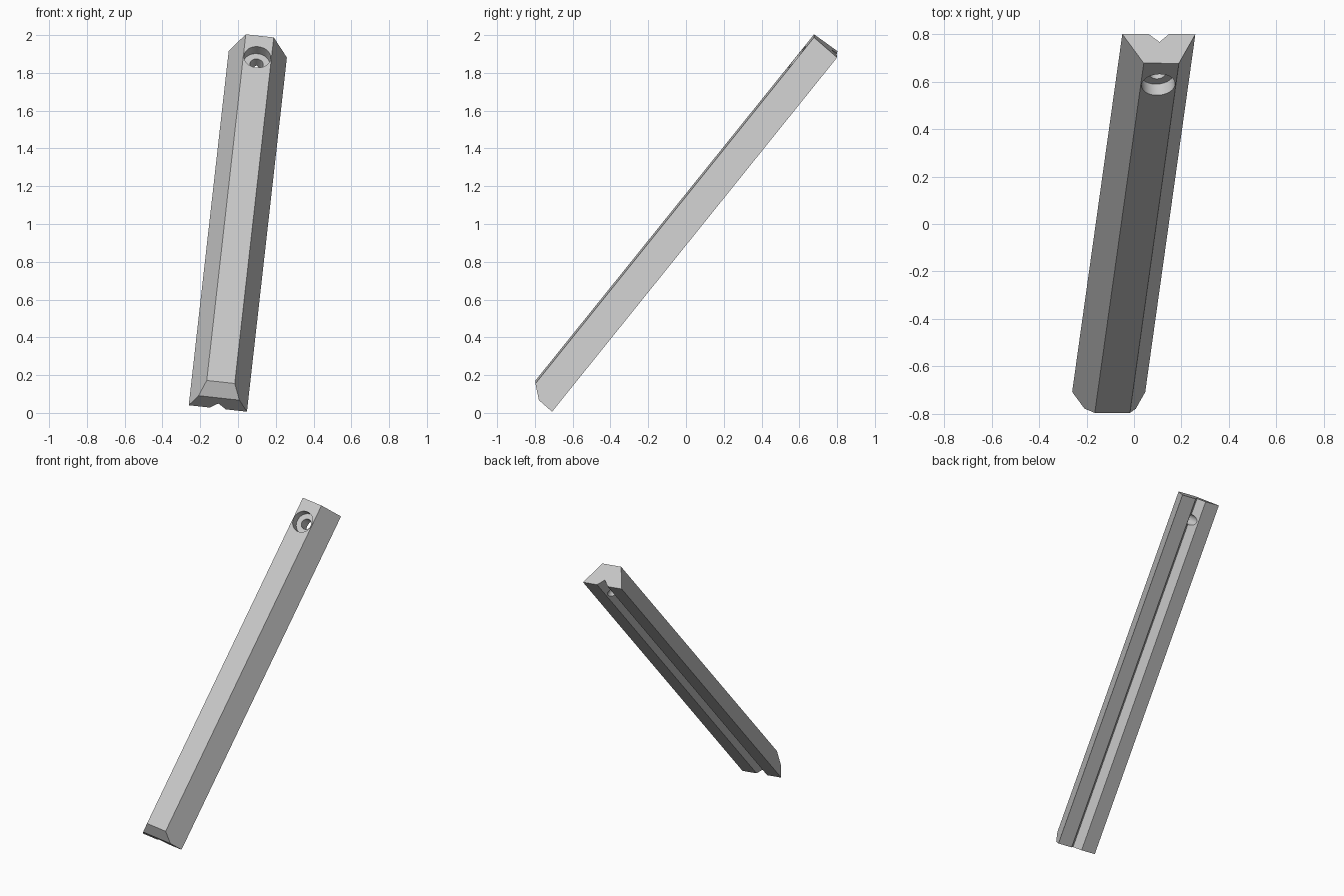
import bpy, bmesh
from mathutils import Vector, Matrix

default = bpy.data.objects.get("Cube")
if default:
    bpy.data.objects.remove(default, do_unlink=True)

LENGTH, HEIGHT = 2.416, 0.157
BASE, TOP = 0.155, 0.0745          # half widths
GROOVE = 0.0425                    # half width and depth of the groove
HOLE_Y = LENGTH / 2 - 0.145

grey = bpy.data.materials.new("light grey")
grey.use_nodes = True
colour = (0.58, 0.58, 0.58, 1)
grey.diffuse_color = colour
grey.node_tree.nodes["Principled BSDF"].inputs["Base Color"].default_value = colour

# Bar: tapered profile with a V groove underneath, extruded along local y
profile = [(-BASE, 0), (-GROOVE, 0), (0, GROOVE), (GROOVE, 0),
           (BASE, 0), (TOP, HEIGHT), (-TOP, HEIGHT)]
bm = bmesh.new()
face = bm.faces.new([bm.verts.new((x, -LENGTH / 2, z)) for x, z in profile])
result = bmesh.ops.extrude_face_region(bm, geom=[face])
moved = [v for v in result["geom"] if isinstance(v, bmesh.types.BMVert)]
bmesh.ops.translate(bm, verts=moved, vec=(0, LENGTH, 0))

# Sloped chamfer on the lower end
cut = bmesh.ops.bisect_plane(
    bm, geom=bm.verts[:] + bm.edges[:] + bm.faces[:],
    plane_co=(0, -LENGTH / 2, 0.09), plane_no=(0, -0.067, 0.055), clear_outer=True)
rim = [e for e in cut["geom_cut"] if isinstance(e, bmesh.types.BMEdge)]
bmesh.ops.contextual_create(bm, geom=rim)
bmesh.ops.recalc_face_normals(bm, faces=bm.faces)
mesh = bpy.data.meshes.new("bar")
bm.to_mesh(mesh)
bm.free()
bar = bpy.data.objects.new("grooved_bar", mesh)
bpy.context.collection.objects.link(bar)
mesh.materials.append(grey)


def drill(radius, bottom):
    """Cut a round hole down from above the top face to the given height."""
    top = HEIGHT + 0.1
    bpy.ops.mesh.primitive_cylinder_add(
        vertices=48, radius=radius, depth=top - bottom,
        location=(0, HOLE_Y, (top + bottom) / 2))
    cutter = bpy.context.object
    cutter.name = "hole_cutter"
    cutter.hide_render = True
    cutter.data.materials.append(grey)
    mod = bar.modifiers.new("hole", "BOOLEAN")
    mod.operation, mod.solver, mod.object = "DIFFERENCE", "EXACT", cutter
    bpy.ops.object.select_all(action="DESELECT")
    bpy.context.view_layer.objects.active = bar
    bar.select_set(True)
    bpy.ops.object.modifier_apply(modifier=mod.name)
    bpy.data.objects.remove(cutter, do_unlink=True)


# Counterbored screw hole
drill(0.071, HEIGHT - 0.06)
drill(0.035, -0.1)
bpy.ops.object.shade_smooth_by_angle()

# Tilt the bar into its leaning pose
along = Vector((0.0875, 0.6245, 0.776)).normalized()
up = Vector((0.994, 0, -0.107)).cross(along).normalized()
across = along.cross(up)
pose = Matrix((across, along, up)).transposed().to_4x4()
pose.translation = (-0.001, 0.046, 0.961)
bar.matrix_world = pose
